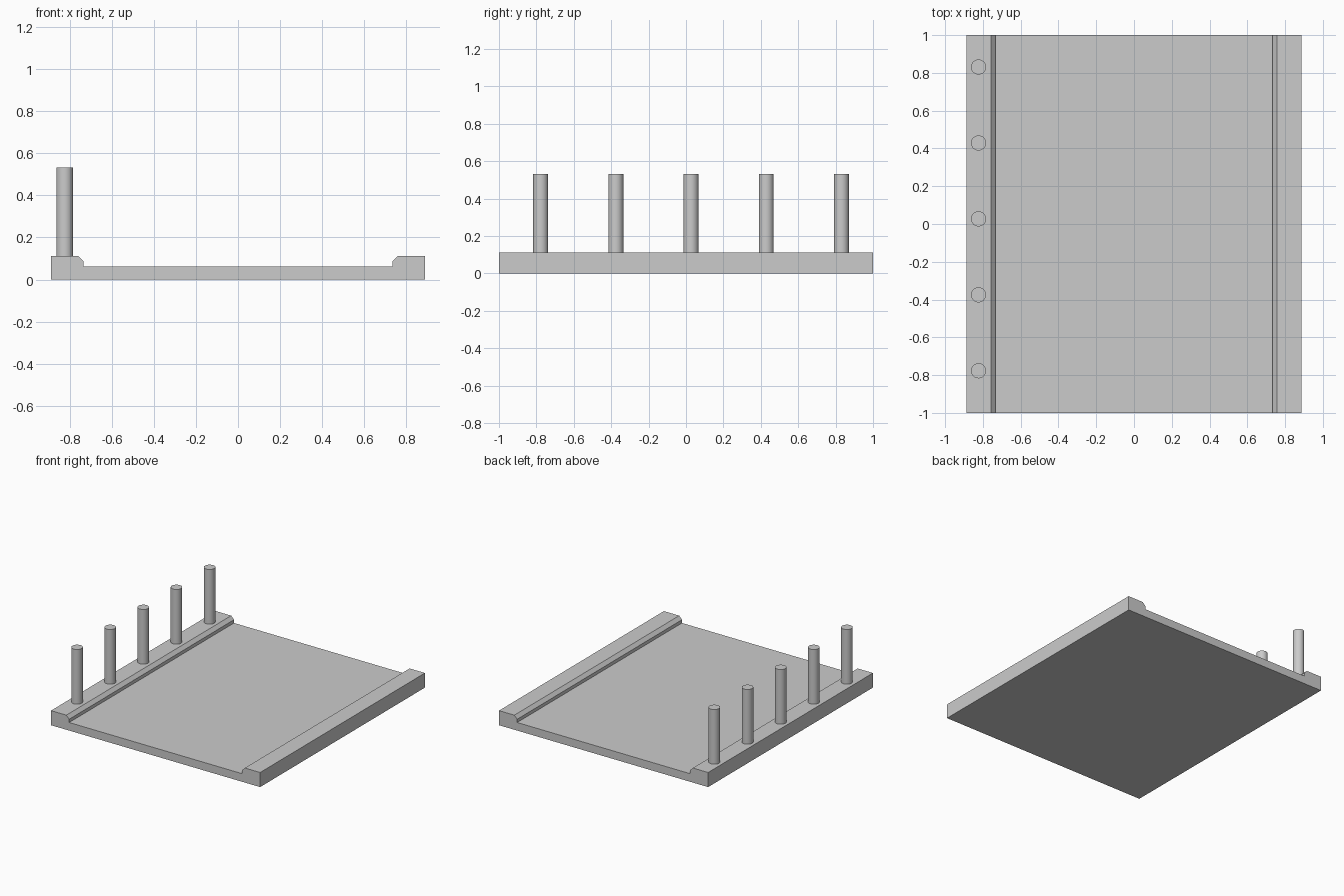
import bpy, bmesh, math

if "Cube" in bpy.data.objects:
    bpy.data.objects.remove(bpy.data.objects["Cube"])

HALF_W, HALF_L = 0.888, 1.0
CURB_Z, FLOOR_Z = 0.112, 0.062
POST_TOP, POST_R, POST_X = 0.532, 0.04, -0.823


def make_object(name, bm):
    bmesh.ops.recalc_face_normals(bm, faces=bm.faces)
    mesh = bpy.data.meshes.new(name)
    bm.to_mesh(mesh)
    bm.free()
    obj = bpy.data.objects.new(name, mesh)
    bpy.context.collection.objects.link(obj)
    return obj


# Deck with raised, chamfered curbs: half profile mirrored in x, extruded along y
half = [(HALF_W, 0), (HALF_W, CURB_Z), (0.758, CURB_Z),
        (0.734, 0.087), (0.734, FLOOR_Z)]
profile = half + [(-x, z) for x, z in reversed(half)]
bm = bmesh.new()
face = bm.faces.new([bm.verts.new((x, -HALF_L, z)) for x, z in profile])
ext = bmesh.ops.extrude_face_region(bm, geom=[face])
bmesh.ops.translate(bm, vec=(0, 2 * HALF_L, 0),
                    verts=[v for v in ext["geom"] if isinstance(v, bmesh.types.BMVert)])
make_object("deck", bm)

# Row of five round posts on the left curb
for i in range(5):
    bm = bmesh.new()
    bmesh.ops.create_cone(bm, cap_ends=True, segments=32, radius1=POST_R,
                          radius2=POST_R, depth=POST_TOP - CURB_Z)
    post = make_object(f"post_{i + 1}", bm)
    post.location = (POST_X, 0.027 + (i - 2) * 0.402, (POST_TOP + CURB_Z) / 2)
    bpy.ops.object.select_all(action='DESELECT')
    post.select_set(True)
    bpy.context.view_layer.objects.active = post
    bpy.ops.object.shade_smooth_by_angle(angle=math.radians(30))
